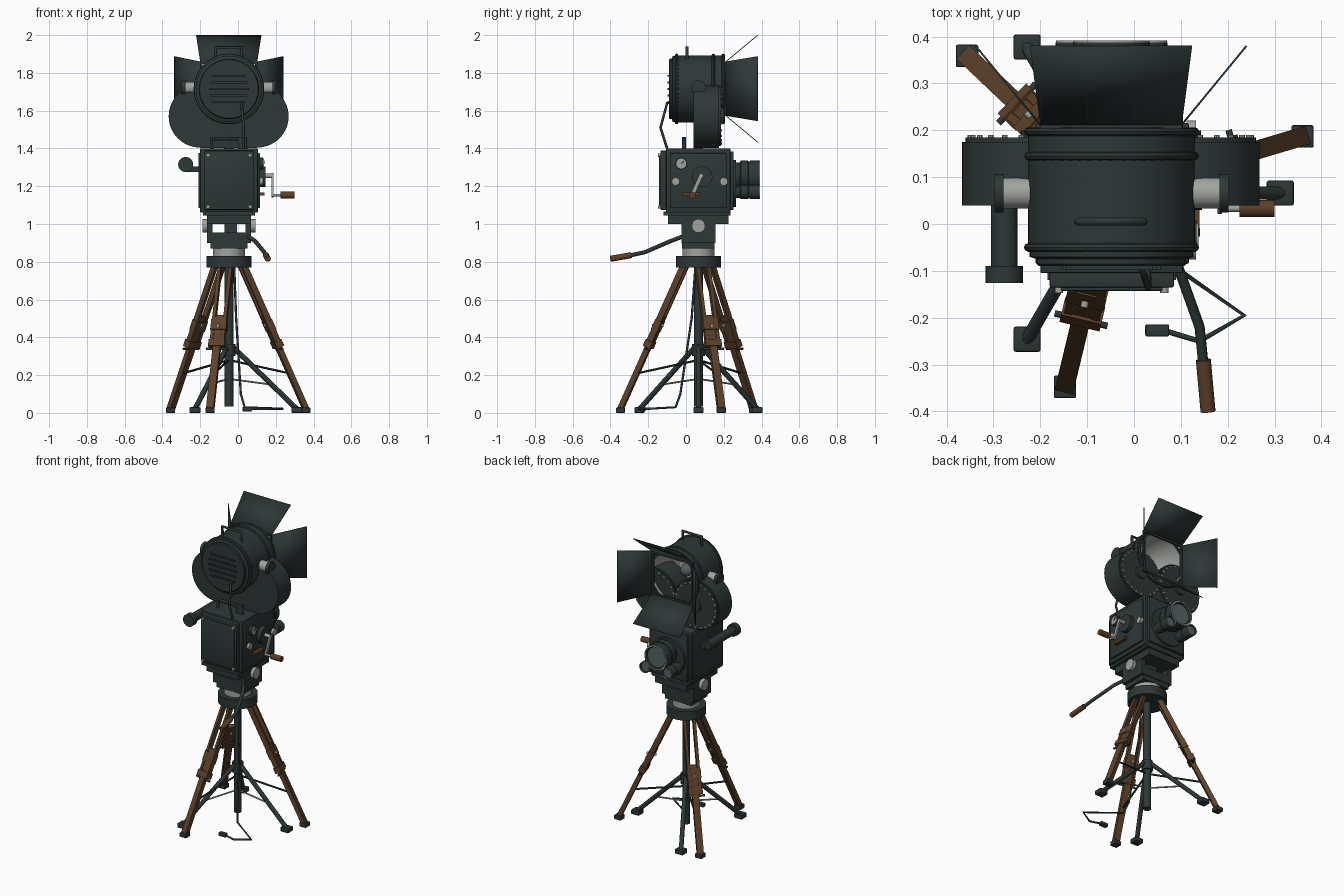
import bpy, bmesh, math
from mathutils import Vector, Matrix

if "Cube" in bpy.data.objects:
    bpy.data.objects.remove(bpy.data.objects["Cube"])


def material(name, rgb):
    m = bpy.data.materials.new(name)
    m.diffuse_color = (*rgb, 1)
    m.use_nodes = True
    m.node_tree.nodes["Principled BSDF"].inputs["Base Color"].default_value = m.diffuse_color
    return m


DARK = material("dark painted metal", (0.027, 0.038, 0.038))
WOOD = material("brown wood", (0.105, 0.052, 0.022))
STEEL = material("bare steel", (0.36, 0.37, 0.35))
GLASS = material("lens glass", (0.09, 0.125, 0.13))


def finish(name, bm, mat, angle=35):
    bmesh.ops.recalc_face_normals(bm, faces=bm.faces)
    me = bpy.data.meshes.new(name)
    bm.to_mesh(me)
    bm.free()
    me.materials.append(mat)
    me.shade_smooth()
    me.set_sharp_from_angle(angle=math.radians(angle))
    ob = bpy.data.objects.new(name, me)
    bpy.context.collection.objects.link(ob)
    return ob


def box(name, x, y, z, mat=DARK, bevel=0.0):
    """Box from (min, max) pairs."""
    bm = bmesh.new()
    mid = Vector([(a + b) / 2 for a, b in (x, y, z)])
    size = [b - a for a, b in (x, y, z)]
    bmesh.ops.create_cube(bm, size=1, matrix=Matrix.Translation(mid) @ Matrix.Diagonal((*size, 1)))
    if bevel:
        bmesh.ops.bevel(bm, geom=bm.edges[:], offset=bevel, segments=2, profile=0.5, affect='EDGES')
    return finish(name, bm, mat)


def beam(name, p, q, side, width, depth, mat):
    """Square bar from p to q whose width runs along side."""
    p, q, side = Vector(p), Vector(q), Vector(side).normalized()
    d = (q - p).normalized()
    n = d.cross(side).normalized()
    bm = bmesh.new()
    m = Matrix((side * width, n * depth, q - p)).transposed().to_4x4()
    bmesh.ops.create_cube(bm, size=1, matrix=Matrix.Translation((p + q) / 2) @ m)
    return finish(name, bm, mat)


def lathe(name, base, axis, profile, mat=DARK, seg=32):
    """Spin (radius, distance) points about an axis through base."""
    bm = bmesh.new()
    m = Matrix.Translation(base) @ Vector(axis).to_track_quat('Z', 'Y').to_matrix().to_4x4()
    rings = []
    for r, t in profile:
        rings.append([bm.verts.new(m @ Vector((r * math.cos(a), r * math.sin(a), t)))
                      for a in (2 * math.pi * i / seg for i in range(seg))])
    for a, b in zip(rings, rings[1:]):
        for i in range(seg):
            j = (i + 1) % seg
            bm.faces.new((a[i], a[j], b[j], b[i]))
    bmesh.ops.remove_doubles(bm, verts=bm.verts, dist=1e-5)
    return finish(name, bm, mat)


def rod(name, p, q, r, mat=DARK, seg=24):
    d = Vector(q) - Vector(p)
    return lathe(name, p, d, [(0, 0), (r, 0), (r, d.length), (0, d.length)], mat, seg)


def ring(name, base, r, tube, mat=DARK):
    pts = [(r + tube * math.cos(a), tube * math.sin(a)) for a in (math.pi * i / 4 for i in range(9))]
    return lathe(name, base, (0, 1, 0), pts, mat, 48)


def pipe(name, pts, r, mat=DARK):
    cu = bpy.data.curves.new(name, 'CURVE')
    cu.dimensions = '3D'
    cu.bevel_depth, cu.bevel_resolution, cu.use_fill_caps = r, 3, True
    sp = cu.splines.new('POLY')
    sp.points.add(len(pts) - 1)
    for s, p in zip(sp.points, pts):
        s.co = (*p, 1)
    cu.materials.append(mat)
    ob = bpy.data.objects.new(name, cu)
    bpy.context.collection.objects.link(ob)
    return ob


CX, CY = -0.048, 0.066
C = Vector((CX, CY, 0))
UP = Vector((0, 0, 1))

# Wooden tripod: split upper rails, sliding lower leg, clamps, foot and spreader
for k in range(3):
    a = math.radians(16.5 + 120 * k)
    u, s = Vector((math.cos(a), math.sin(a), 0)), Vector((-math.sin(a), math.cos(a), 0))
    at = lambda t: C + u * (0.07 + 0.355 * t) + UP * (0.79 - 0.77 * t)
    for side in (-1, 1):
        o = s * side * 0.03
        beam("leg_upper_rail", at(0) + o, at(0.57) + o, s, 0.018, 0.032, WOOD)
    beam("leg_lower", at(0.36), at(1), s, 0.04, 0.028, WOOD)
    beam("leg_bracket", at(0.39), at(0.46), s, 0.085, 0.036, WOOD)
    beam("leg_clamp", at(0.53), at(0.575), s, 0.088, 0.042, WOOD)
    rod("leg_bolt", at(0.585) - s * 0.058, at(0.585) + s * 0.058, 0.007, DARK, 12)
    rod("leg_screw", at(0.425) - u * 0.03, at(0.425) + u * 0.03, 0.008, STEEL, 12)
    f = C + u * 0.425
    box("tripod_foot", (f.x - 0.024, f.x + 0.024), (f.y - 0.024, f.y + 0.024), (0, 0.028), DARK, 0.004)
    rod("tripod_spreader", C + UP * 0.28, at(0.755), 0.006, DARK, 10)

# Steel stand: post, collar, legs, braces and square feet
rod("stand_post", C + UP * 0.035, C + UP * 0.79, 0.024)
rod("stand_collar", C + UP * 0.30, C + UP * 0.365, 0.034)
for k in range(3):
    a = math.radians(120 * k)
    u = Vector((math.cos(a), math.sin(a), 0))
    foot = C + u * 0.36
    rod("stand_leg", C + u * 0.025 + UP * 0.345, foot + UP * 0.02, 0.014, DARK, 16)
    rod("stand_brace", C + UP * 0.18, C + u * 0.225 + UP * 0.15, 0.005, STEEL, 10)
    box("stand_foot", (foot.x - 0.029, foot.x + 0.029), (foot.y - 0.027, foot.y + 0.027), (0, 0.03), DARK, 0.005)

# Power cable and plug
pipe("cable", [(-0.02, 0.05, 0.78), (-0.01, 0.03, 0.5), (0.015, -0.03, 0.1), (0.035, -0.055, 0.03),
               (0.235, -0.195, 0.022), (0.14, -0.25, 0.02), (0.06, -0.226, 0.02)], 0.006)
box("plug", (0.024, 0.075), (-0.24, -0.214), (0.008, 0.032), DARK, 0.004)

# Tripod head
rod("head_disc", C + UP * 0.77, C + UP * 0.83, 0.12, DARK, 40)
rod("head_bearing", C + UP * 0.825, C + UP * 0.875, 0.084, STEEL, 40)
box("head_base", (-0.145, 0.05), (-0.02, 0.15), (0.87, 0.91))
box("head_cradle", (-0.165, 0.069), (-0.025, 0.155), (0.90, 0.955))
box("head_post", (-0.072, -0.004), (0.0, 0.13), (0.95, 1.01))
for x, sgn in ((-0.15, -1), (0.054, 1)):
    box("cradle_cheek", (x - 0.015, x + 0.015), (-0.025, 0.155), (0.95, 1.01))
    rod("tilt_knob", (x, CY, 0.99), (x + sgn * 0.038, CY, 0.99), 0.036, STEEL)

# Pan handle
pipe("pan_arm", [(0.05, -0.01, 0.937), (0.09, -0.08, 0.91), (0.14, -0.22, 0.85), (0.148, -0.30, 0.833)], 0.011)
rod("pan_grip", (0.148, -0.29, 0.835), (0.158, -0.40, 0.816), 0.016, WOOD)

# Camera body
box("body", (-0.2, 0.105), (-0.105, 0.235), (1.06, 1.4), DARK, 0.004)
box("body_front_plate", (-0.185, 0.09), (0.23, 0.252), (1.075, 1.385), DARK, 0.003)
box("body_back_plate", (-0.18, 0.085), (-0.135, -0.1), (1.075, 1.388), DARK, 0.003)
box("back_door", (-0.165, 0.07), (-0.143, -0.13), (1.09, 1.373), DARK, 0.003)
box("body_sill", (-0.185, 0.09), (-0.12, 0.235), (1.045, 1.065))
box("mount_plate", (-0.165, 0.07), (-0.095, 0.225), (1.0, 1.05))
for sx in (-0.16, 0.065):
    for z in (1.09, 1.365):
        rod("door_screw", (sx, -0.13, z), (sx, -0.147, z), 0.009, STEEL, 12)
box("side_panel", (0.1, 0.117), (-0.085, 0.215), (1.085, 1.375), DARK, 0.003)
box("left_panel", (-0.21, -0.195), (-0.085, 0.215), (1.085, 1.375), DARK, 0.003)

# Controls on the right side
rod("gauge_rim", (0.115, -0.025, 1.32), (0.133, -0.025, 1.32), 0.032)
rod("gauge_face", (0.13, -0.025, 1.32), (0.138, -0.025, 1.32), 0.026, STEEL)
beam("gauge_needle", (0.139, -0.025, 1.32), (0.139, -0.01, 1.335), (1, 0, 0), 0.004, 0.005, DARK)
for y in (-0.055, 0.2):
    rod("side_knob", (0.112, y, 1.225), (0.132, y, 1.225), 0.021, STEEL, 16)
rod("drive_disc", (0.112, 0.085, 1.25), (0.145, 0.085, 1.25), 0.055)
rod("crank_shaft", (0.14, 0.08, 1.255), (0.188, 0.08, 1.255), 0.012, STEEL, 16)
beam("crank_arm", (0.183, 0.083, 1.265), (0.183, 0.03, 1.145), (1, 0, 0), 0.01, 0.02, STEEL)
rod("crank_pin", (0.18, 0.033, 1.153), (0.23, 0.033, 1.153), 0.007, STEEL, 12)
rod("crank_grip", (0.225, 0.033, 1.153), (0.3, 0.033, 1.153), 0.018, WOOD)
box("wood_tab", (0.115, 0.14), (-0.02, 0.075), (1.15, 1.168), WOOD)

# Viewfinder tube on the left side
rod("finder_tube", (-0.277, 0.17, 1.315), (-0.277, -0.1, 1.315), 0.028)
rod("finder_eyepiece", (-0.277, -0.09, 1.315), (-0.277, -0.126, 1.315), 0.04)
box("finder_bracket", (-0.28, -0.19), (0.06, 0.15), (1.275, 1.305))

# Lens cluster
rod("lens_turret", (CX, 0.245, 1.215), (CX, 0.266, 1.215), 0.125, DARK, 40)
for x, z, r in ((CX, 1.255, 0.082), (CX - 0.082, 1.17, 0.037), (CX + 0.082, 1.17, 0.037)):
    lathe("lens_barrel", (x, 0.25, z), (0, 1, 0),
          [(0, 0), (r * .86, 0), (r * .86, .035), (r, .04), (r, .078), (r * .94, .08), (r * .94, .088), (r, .09),
           (r, .137), (r * .85, .137), (r * .8, .125), (0, .125)])
    rod("lens_glass", (x, 0.37, z), (x, 0.379, z), r * 0.8, GLASS)
    lathe("lens_rim", (x, 0.385, z), (0, 1, 0), [(r * .9, 0), (r * .99, 0), (r * .99, .006), (r * .9, .006), (r * .9, 0)], STEEL)

# Film magazine with riveted covers
box("magazine_bridge", (-0.2, 0.1), (0.045, 0.175), (1.403, 1.57))
for x in (-0.202, 0.103):
    rod("magazine_drum", (x, 0.04, 1.57), (x, 0.175, 1.57), 0.165, DARK, 56)
    rod("magazine_cover", (x, 0.17, 1.57), (x, 0.185, 1.57), 0.157, DARK, 56)
    rod("magazine_hub", (x, 0.18, 1.57), (x, 0.2, 1.57), 0.04)
    for i in range(24):
        a = 2 * math.pi * i / 24
        px, pz = x + 0.147 * math.cos(a), 1.57 + 0.147 * math.sin(a)
        rod("cover_rivet", (px, 0.183, pz), (px, 0.19, pz), 0.006, STEEL, 8)

# Carry handle and lever on top of the camera
pipe("carry_handle", [(-0.14, -0.01, 1.39), (-0.14, -0.01, 1.45), (0.04, -0.01, 1.45), (0.04, -0.01, 1.39)], 0.01)
box("handle_block", (0.0, 0.046), (-0.02, 0.0), (1.39, 1.46))
pipe("lamp_lead", [(0.015, -0.085, 1.645), (0.018, -0.1, 1.64), (0.03, -0.135, 1.51), (0.03, -0.1, 1.4)], 0.007)

# Lamp housing, reflector and bulb
LZ = 1.715
lathe("lamp_housing", (CX, 0, LZ), (0, 1, 0),
      [(0, -.06), (.178, -.06), (.178, .205), (.165, .205), (.165, -.045), (0, -.045)], DARK, 56)
lathe("lamp_back", (CX, 0, LZ), (0, 1, 0),
      [(0, -.09), (.155, -.09), (.16, -.085), (.16, -.075), (.175, -.07), (.175, -.055), (0, -.055)], DARK, 56)
lathe("reflector", (CX, 0, LZ), (0, 1, 0),
      [(0, -.03), (.1, 0), (.15, .08), (.163, .2), (.1645, .2), (.155, .08), (.105, -.006), (0, -.036)], STEEL, 40)
lathe("bulb", (CX, 0.06, LZ), (0, 1, 0),
      [(0.04 * math.sin(math.pi * i / 10), -0.04 * math.cos(math.pi * i / 10)) for i in range(11)], GLASS, 24)
rod("bulb_socket", (CX, -0.04, LZ), (CX, 0.03, LZ), 0.02)
for y in (-0.05, 0.145, 0.197):
    ring("lamp_band", (CX, y, LZ), 0.178, 0.009)
for i in range(5):
    z, w = LZ + 0.035 * (i - 2), 0.105 - 0.008 * abs(i - 2)
    box("vent_slat", (CX - w, CX + w), (-0.098, -0.088), (z - 0.005, z + 0.005))
pipe("lamp_handle", [(-0.118, 0.005, 1.87), (-0.118, 0.005, 1.935), (0.02, 0.005, 1.935), (0.02, 0.005, 1.87)], 0.009)
rod("lamp_post", (CX, CY, 1.39), (CX, CY, 1.56), 0.025)

# Side pivots and yoke
for sgn in (-1, 1):
    edge = CX + sgn * 0.17
    rod("pivot", (edge, CY, 1.72), (CX + sgn * 0.232, CY, 1.72), 0.033, STEEL)
    rod("pivot_plate", (CX + sgn * 0.23, CY, 1.72), (CX + sgn * 0.25, CY, 1.72), 0.041)
    x = CX + sgn * 0.24
    box("yoke_arm", (x - 0.009, x + 0.009), (0.045, 0.09), (1.55, 1.72))

# Barn doors on a square frame
X0, X1, Z0, Z1, YF = -0.2, 0.102, 1.573, 1.86, 0.212
for xs, zs in (((X0, X1), (Z0, Z0 + .012)), ((X0, X1), (Z1 - .012, Z1)),
               ((X0, X0 + .012), (Z0, Z1)), ((X1 - .012, X1), (Z0, Z1))):
    box("door_frame", xs, (0.203, 0.216), zs)
doors = {
    "top_door": [(X0, YF, Z1), (X1, YF, Z1), (X1 + .022, .38, 2.0), (X0 - .022, .38, 2.0)],
    "bottom_door": [(X0, YF, Z0), (X1, YF, Z0), (X1 + .022, .38, 1.433), (X0 - .022, .38, 1.433)],
    "left_door": [(X0, YF, Z0), (X0, YF, Z1), (-.338, .38, 1.888), (-.338, .38, 1.545)],
    "right_door": [(X1, YF, Z0), (X1, YF, Z1), (.24, .38, 1.888), (.24, .38, 1.545)],
}
for name, pts in doors.items():
    bm = bmesh.new()
    bm.faces.new([bm.verts.new(p) for p in pts])
    ob = finish(name, bm, DARK)
    mod = ob.modifiers.new("thickness", 'SOLIDIFY')
    mod.thickness, mod.offset = 0.004, 0
